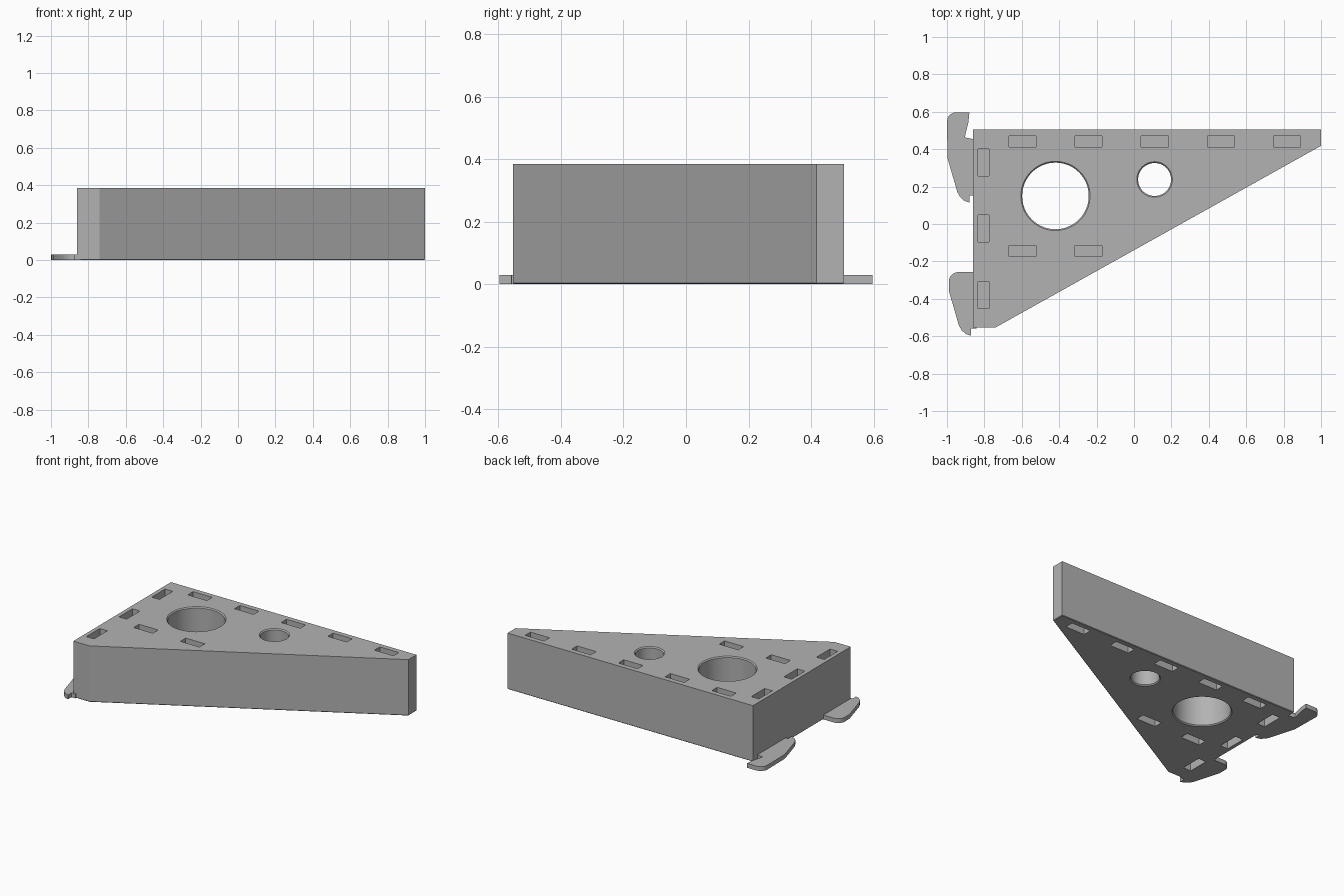
import bpy
import bmesh
import math

cube = bpy.data.objects.get("Cube")
if cube:
    bpy.data.objects.remove(cube, do_unlink=True)

HEIGHT = 0.385
HOOK_THICK = 0.03
SLOT_LONG, SLOT_SHORT, SLOT_DEPTH = 0.145, 0.058, 0.1

# One neutral grey
grey = bpy.data.materials.new("neutral_grey")
grey.use_nodes = True
COLOUR = (0.45, 0.45, 0.45, 1)
grey.diffuse_color = COLOUR
grey.node_tree.nodes["Principled BSDF"].inputs["Base Color"].default_value = COLOUR


def make_object(name, bm):
    bmesh.ops.recalc_face_normals(bm, faces=bm.faces)
    mesh = bpy.data.meshes.new(name)
    bm.to_mesh(mesh)
    bm.free()
    mesh.materials.append(grey)
    obj = bpy.data.objects.new(name, mesh)
    bpy.context.collection.objects.link(obj)
    return obj


def plate(name, outline, thickness, chamfer=0):
    """Extrude a flat outline upward from the floor."""
    bm = bmesh.new()
    base = bm.faces.new([bm.verts.new((x, y, 0)) for x, y in outline])
    top = bmesh.ops.extrude_face_region(bm, geom=[base], use_keep_orig=True)["geom"]
    bmesh.ops.translate(bm, vec=(0, 0, thickness),
                        verts=[v for v in top if isinstance(v, bmesh.types.BMVert)])
    bmesh.ops.recalc_face_normals(bm, faces=bm.faces)
    if chamfer:
        rim = [e for e in bm.edges if all(v.co.z < 1e-5 for v in e.verts)]
        bmesh.ops.bevel(bm, geom=rim, offset=chamfer, segments=1, affect='EDGES')
    return make_object(name, bm)


def add_cone(bm, x, y, z0, z1, r0, r1):
    made = bmesh.ops.create_cone(bm, cap_ends=True, segments=64, radius1=r0,
                                 radius2=r1, depth=z1 - z0)
    bmesh.ops.translate(bm, verts=made["verts"], vec=(x, y, (z0 + z1) / 2))


def cut(target, name, bm):
    cutter = make_object(name, bm)
    cutter.hide_render = True
    cutter.hide_set(True)
    mod = target.modifiers.new(name, 'BOOLEAN')
    mod.operation = 'DIFFERENCE'
    mod.solver = 'EXACT'
    mod.object = cutter
    bpy.context.view_layer.objects.active = target
    bpy.ops.object.modifier_apply(modifier=name)
    bpy.data.objects.remove(cutter, do_unlink=True)


# Wedge-shaped block
body = plate("wedge_body", [(-0.862, -0.553), (-0.74, -0.553), (1.0, 0.418),
                            (1.0, 0.505), (-0.862, 0.505)], HEIGHT, 0.004)

# Round through holes, with a small chamfer at each rim
LIP = 0.007
for name, x, y, r in (("large_hole", -0.42, 0.15, 0.178),
                      ("small_hole", 0.11, 0.238, 0.088)):
    bm = bmesh.new()
    add_cone(bm, x, y, -0.1, HEIGHT + 0.1, r, r)
    cut(body, name, bm)
    for rim, z, sign in (("lower", 0, 1), ("upper", HEIGHT, -1)):
        bm = bmesh.new()
        ends = sorted([(z - sign * LIP, r + 2 * LIP), (z + sign * LIP, r)])
        add_cone(bm, x, y, ends[0][0], ends[1][0], ends[0][1], ends[1][1])
        cut(body, name + "_" + rim, bm)

# Slot pockets in the top and the underside
PITCH, FIRST_X = 0.354, -0.597
slots = [(FIRST_X + i * PITCH, 0.441, True) for i in range(5)]
slots += [(FIRST_X + i * PITCH, -0.145, True) for i in range(2)]
slots += [(-0.805, 0.329 - i * PITCH, False) for i in range(3)]
bm = bmesh.new()
for x, y, along_x in slots:
    for z in (0, HEIGHT):
        made = bmesh.ops.create_cube(bm, size=1)["verts"]
        size = (SLOT_LONG, SLOT_SHORT) if along_x else (SLOT_SHORT, SLOT_LONG)
        bmesh.ops.scale(bm, verts=made, vec=(*size, 2 * SLOT_DEPTH))
        bmesh.ops.translate(bm, verts=made, vec=(x, y, z))
cut(body, "slot_pockets", bm)


def corner(cx, cy, r, start, end, steps=5):
    """Points along a rounded corner, angles in degrees."""
    angles = [math.radians(start + (end - start) * i / steps) for i in range(steps + 1)]
    return [(cx + r * math.cos(a), cy + r * math.sin(a)) for a in angles]


# Flat hooks at floor level; both share the same tapered tail
def tail(y):
    return [(-0.997, y), (-0.945, y - 0.18), (-0.93, y - 0.208), (-0.907, y - 0.228),
            (-0.88, y - 0.237), (-0.88, y - 0.2), (-0.85, y - 0.198)]


back_hook = plate("back_hook", [(-0.85, 0.45), (-0.865, 0.455), (-0.905, 0.463),
                                (-0.885, 0.545), (-0.88, 0.597)]
                  + corner(-0.95, 0.547, 0.05, 90, 180) + tail(0.352), HOOK_THICK)
front_hook = plate("front_hook", [(-0.85, -0.257)]
                   + corner(-0.94, -0.307, 0.05, 90, 180)
                   + [(x + 0.008, y) for x, y in tail(-0.36)], HOOK_THICK)

# Smooth hole walls, sharp edges elsewhere
for obj in (body, back_hook, front_hook):
    bpy.ops.object.select_all(action='DESELECT')
    obj.select_set(True)
    bpy.context.view_layer.objects.active = obj
    bpy.ops.object.shade_smooth_by_angle(angle=math.radians(25))
